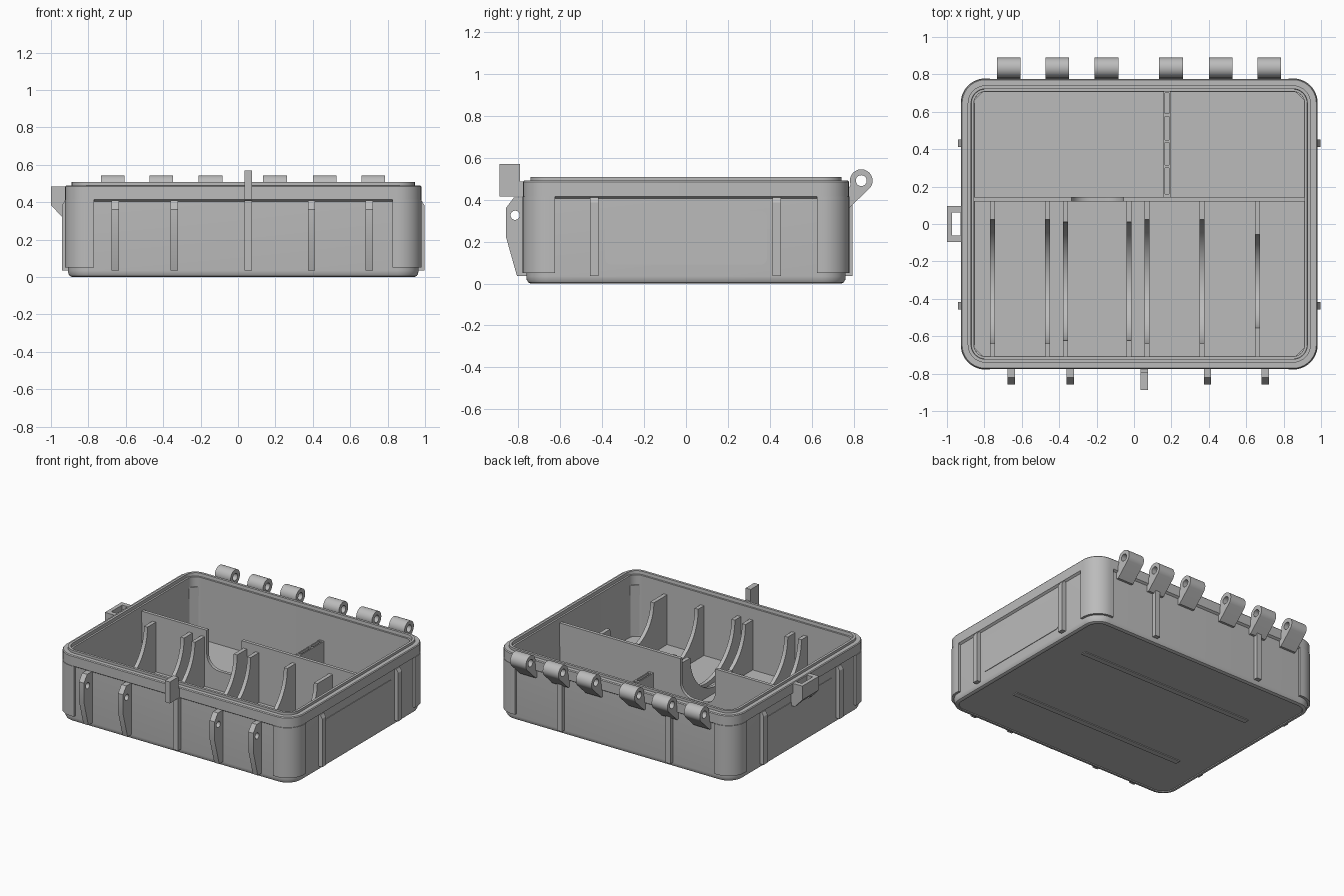
import bpy, bmesh
from math import sin, cos, pi, radians
from mathutils import Vector

cube = bpy.data.objects.get("Cube")
if cube:
    bpy.data.objects.remove(cube, do_unlink=True)

grey = bpy.data.materials.new("grey_plastic")
grey.use_nodes = True
COLOUR = (0.5, 0.5, 0.5, 1)
grey.diffuse_color = COLOUR
grey.node_tree.nodes["Principled BSDF"].inputs["Base Color"].default_value = COLOUR

CX, HW, HD, R = 0.028, 0.952, 0.776, 0.13   # case centre, half width, half depth, corner radius
WALL = 0.015                                # wall set back from the rim
parts = []


def finish(name, bm):
    bmesh.ops.recalc_face_normals(bm, faces=bm.faces)
    mesh = bpy.data.meshes.new(name)
    bm.to_mesh(mesh)
    bm.free()
    mesh.materials.append(grey)
    ob = bpy.data.objects.new(name, mesh)
    bpy.context.collection.objects.link(ob)
    parts.append(ob)
    return ob


def arc(cx, cy, r, a0, a1, n):
    steps = [radians(a0 + (a1 - a0) * i / n) for i in range(n + 1)]
    return [(cx + r * cos(a), cy + r * sin(a)) for a in steps]


def rounded(x0, x1, y0, y1, r, n=10):
    return (arc(x1 - r, y1 - r, r, 0, 90, n) + arc(x0 + r, y1 - r, r, 90, 180, n)
            + arc(x0 + r, y0 + r, r, 180, 270, n) + arc(x1 - r, y0 + r, r, 270, 360, n))


def prism(name, pts, axis, a, b):
    """Extrude a 2D outline along an axis from a to b."""
    place = {"x": lambda p, t: (t, p[0], p[1]),
             "y": lambda p, t: (p[0], t, p[1]),
             "z": lambda p, t: (p[0], p[1], t)}[axis]
    bm = bmesh.new()
    lo = [bm.verts.new(place(p, a)) for p in pts]
    hi = [bm.verts.new(place(p, b)) for p in pts]
    bm.faces.new(lo)
    bm.faces.new(hi)
    for i in range(len(pts)):
        j = (i + 1) % len(pts)
        bm.faces.new((lo[i], lo[j], hi[j], hi[i]))
    return finish(name, bm)


def box(name, x0, x1, y0, y1, z0, z1):
    return prism(name, [(x0, y0), (x1, y0), (x1, y1), (x0, y1)], "z", z0, z1)


def cut(ob, cutter):
    mod = ob.modifiers.new("cut", "BOOLEAN")
    mod.operation, mod.solver, mod.object = "DIFFERENCE", "EXACT", cutter
    bpy.context.view_layer.objects.active = ob
    bpy.ops.object.modifier_apply(modifier=mod.name)
    parts.remove(cutter)
    bpy.data.objects.remove(cutter, do_unlink=True)


# Case shell: stacked rounded outlines, from underside up over the lip and down inside
profile = [(0.05, 0.006), (0.047, 0), (0.036, 0), (0.024, 0.006), (0.017, 0.018), (WALL, 0.035),
           (WALL, 0.405), (0, 0.415), (0, 0.484), (0.005, 0.49), (0.035, 0.49), (0.035, 0.508),
           (0.053, 0.508), (0.055, 0.485), (0.068, 0.485), (0.07, 0.04)]
bm = bmesh.new()
rings = []
for inset, z in profile:
    outline = rounded(CX - HW + inset, CX + HW - inset, -HD + inset, HD - inset, R - inset)
    rings.append([bm.verts.new((x, y, z)) for x, y in outline])
for lo, hi in zip(rings, rings[1:]):
    for i in range(len(lo)):
        j = (i + 1) % len(lo)
        bm.faces.new((lo[i], lo[j], hi[j], hi[i]))
bm.faces.new(rings[0])
bm.faces.new(rings[-1])
finish("case_shell", bm)

# Corner guards
for sx in (-1, 1):
    for sy in (-1, 1):
        w, d, g = HW + 0.002, HD + 0.002, 0.155
        pts = [(w - g, d - 0.035), (w - 0.035, d - g), (w, d - g)]
        pts += arc(w - R, d - R, R, 0, 90, 12) + [(w - g, d)]
        prism("corner_guard", [(CX + sx * x, sy * y) for x, y in pts], "z", 0.05, 0.414)

# Side ribs and side panels
for s in (-1, 1):
    face = CX + s * (HW - WALL)
    out = CX + s * (HW + 0.016)
    rib = [(face - s * 0.01, 0.035), (out, 0.035), (out, 0.385), (out - s * 0.015, 0.41), (face - s * 0.01, 0.41)]
    for y in (-0.437, 0.432):
        prism("side_rib", rib, "y", y - 0.021, y + 0.021)
    prism("side_panel", rounded(-0.385, 0.385, 0.09, 0.345, 0.03, 5), "x",
          face - s * 0.002, face + s * 0.004)

# Back ribs
for x in (-0.41, 0.46):
    box("back_rib", x - 0.02, x + 0.02, 0.75, 0.792, 0.035, 0.41)

# Hinge knuckles with pin holes
HY, HZ, HR = 0.835, 0.49, 0.054
for x in (-0.67, -0.41, -0.147, 0.198, 0.463, 0.724):
    pts = arc(HY, HZ, HR, -45, 200, 26) + [(0.765, 0.43), (0.755, 0.36), (0.777, 0.36)]
    knuckle = prism("hinge_knuckle", pts, "x", x - 0.063, x + 0.063)
    cut(knuckle, prism("pin_hole", arc(HY, HZ, 0.026, 0, 345, 23), "x", x - 0.1, x + 0.1))

# Front clip brackets with pin holes
bracket = [(-0.75, 0.41), (-0.82, 0.41), (-0.857, 0.36), (-0.857, 0.22), (-0.805, 0.035), (-0.75, 0.035)]
for x in (-0.655, -0.341, 0.393, 0.703):
    clip = prism("clip_bracket", bracket, "x", x - 0.02, x + 0.02)
    cut(clip, prism("pin_hole", arc(-0.814, 0.325, 0.022, 0, 340, 17), "x", x - 0.1, x + 0.1))

# Front tab and the rib below it
tab = [(-0.765, 0.415), (-0.888, 0.415), (-0.888, 0.57), (-0.79, 0.57), (-0.79, 0.485), (-0.765, 0.485)]
prism("front_tab", tab, "x", 0.035, 0.075)
box("front_rib", 0.035, 0.075, -0.792, -0.75, 0.035, 0.41)

# Left-hand end loop
loop = [(-0.905, 0.485), (-1.0, 0.485), (-1.0, 0.385), (-0.94, 0.32), (-0.905, 0.32)]
strap = prism("strap_loop", loop, "y", -0.096, 0.096)
cut(strap, box("loop_hole", -0.972, -0.927, -0.062, 0.062, 0.2, 0.6))

# Long divider with a U-shaped notch
TOP, DEEP, NL, NR, NRAD = 0.45, 0.18, -0.335, -0.055, 0.1
notch = ([(NL, TOP)] + arc(NL + NRAD, DEEP + NRAD, NRAD, 180, 270, 8)
         + arc(NR - NRAD, DEEP + NRAD, NRAD, 270, 360, 8) + [(NR, TOP)])
left, right = CX - HW + 0.06, CX + HW - 0.06
prism("long_divider", [(left, 0.03), (left, TOP)] + notch + [(right, TOP), (right, 0.03)],
      "y", 0.12, 0.144)

# Short slotted divider
short = box("short_divider", 0.158, 0.196, 0.135, 0.715, 0.03, 0.29)
for y0, y1 in ((0.16, 0.3), (0.315, 0.435), (0.45, 0.575), (0.59, 0.7)):
    cut(short, box("slot", 0.167, 0.187, y0, y1, 0.2, 0.4))

# Curved cradle ribs
for x, back, front in ((-0.757, 0.025, -0.64), (-0.463, 0.025, -0.64), (-0.366, 0.01, -0.623),
                       (-0.027, 0.01, -0.623), (0.07, 0.025, -0.64), (0.364, 0.025, -0.64),
                       (0.66, -0.055, -0.555)):
    r = (back - front) / 2
    top = 0.4
    pts = [(-0.72, 0.03), (-0.72, top)] + arc((back + front) / 2, top, r, 180, 360, 28)
    prism("cradle_rib", pts + [(0.13, top), (0.13, 0.03)], "x", x - 0.014, x + 0.014)

# Underside skid strips
for y in (-0.35, 0.35):
    box("skid_strip", CX - 0.7, CX + 0.7, y - 0.02, y + 0.02, 0, 0.01)

# Smooth round surfaces, keep hard edges
bpy.ops.object.select_all(action="DESELECT")
for ob in parts:
    ob.select_set(True)
bpy.context.view_layer.objects.active = parts[0]
bpy.ops.object.shade_smooth_by_angle(angle=radians(30))
